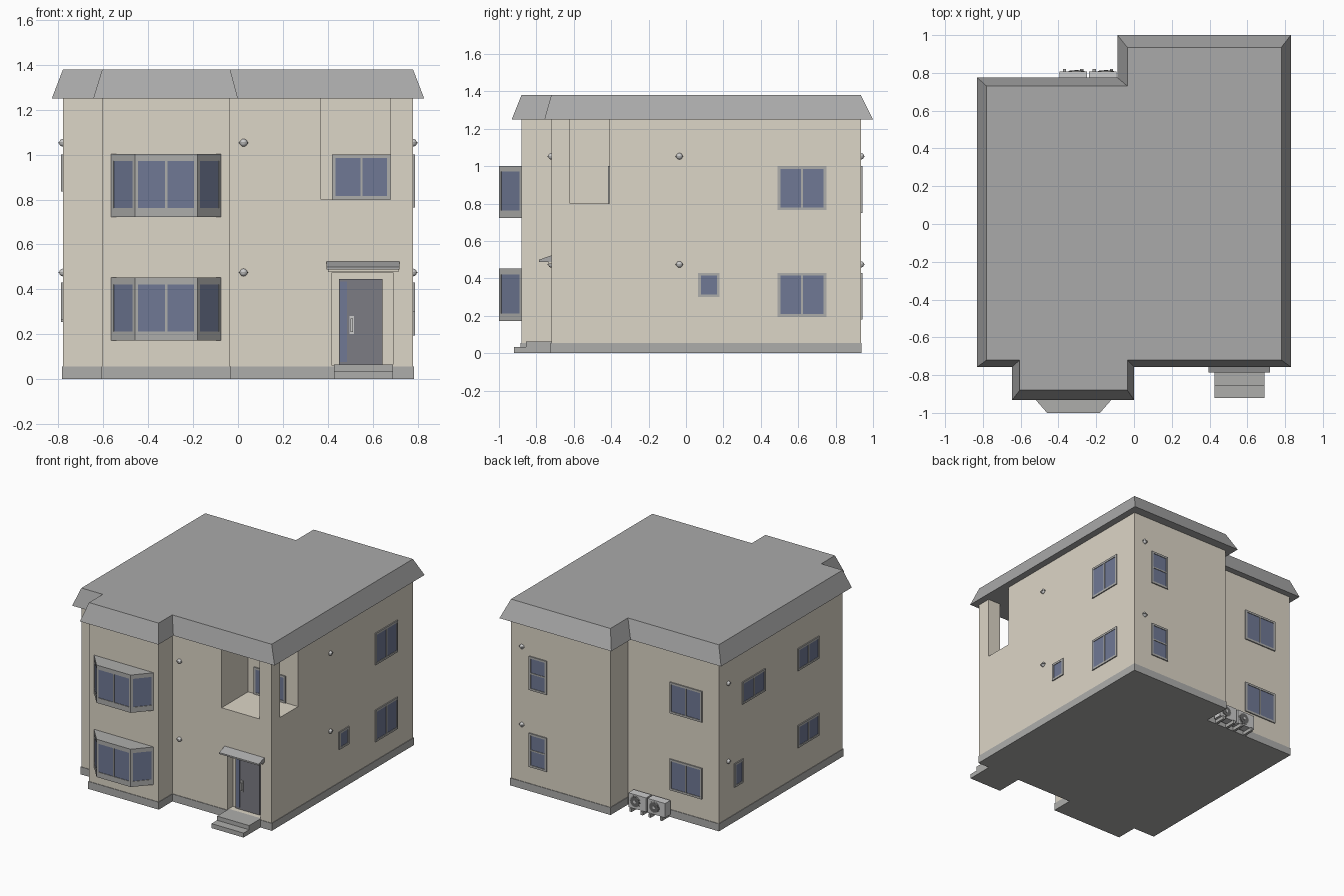
import bpy, bmesh, math
from mathutils import Matrix, Vector

if "Cube" in bpy.data.objects:
    bpy.data.objects.remove(bpy.data.objects["Cube"])


def material(name, r, g, b):
    m = bpy.data.materials.new(name)
    m.diffuse_color = (r, g, b, 1)
    m.use_nodes = True
    m.node_tree.nodes["Principled BSDF"].inputs["Base Color"].default_value = m.diffuse_color
    return m


CREAM = material("cream_render", 0.72, 0.67, 0.57)
ROOF = material("roof_grey", 0.40, 0.40, 0.40)
TRIM = material("trim_grey", 0.42, 0.42, 0.41)
GLASS = material("blue_glass", 0.16, 0.19, 0.30)
DOOR = material("door_grey", 0.20, 0.20, 0.23)
PALE = material("pale_metal", 0.65, 0.65, 0.65)
DARK = material("dark_metal", 0.14, 0.14, 0.14)


def finish(name, bm, mat, matrix=None):
    bmesh.ops.recalc_face_normals(bm, faces=bm.faces)
    me = bpy.data.meshes.new(name)
    bm.to_mesh(me)
    bm.free()
    me.materials.append(mat)
    ob = bpy.data.objects.new(name, me)
    if matrix:
        ob.matrix_world = matrix
    bpy.context.collection.objects.link(ob)
    return ob


def add_loft(bm, a, b):
    va, vb = [bm.verts.new(p) for p in a], [bm.verts.new(p) for p in b]
    bm.faces.new(va)
    bm.faces.new(vb)
    for i in range(len(va)):
        j = (i + 1) % len(va)
        bm.faces.new((va[i], va[j], vb[j], vb[i]))


def add_box(bm, lo, hi):
    ring = [(lo[0], lo[1]), (hi[0], lo[1]), (hi[0], hi[1]), (lo[0], hi[1])]
    add_loft(bm, [(*p, lo[2]) for p in ring], [(*p, hi[2]) for p in ring])


def prism(name, pts, z0, z1, mat, top=None):
    bm = bmesh.new()
    add_loft(bm, [(*p, z0) for p in pts], [(*p, z1) for p in (top or pts)])
    return finish(name, bm, mat)


def boxes(name, pairs, mat, matrix=None):
    bm = bmesh.new()
    for lo, hi in pairs:
        add_box(bm, lo, hi)
    return finish(name, bm, mat, matrix)


def facing(origin, angle):
    # local x runs along the wall, local -y points outward
    return Matrix.Translation(origin) @ Matrix.Rotation(angle, 4, 'Z')


def window(name, origin, angle, w, h, cols=1, rows=1, bar=0.015, y0=-0.008, y1=0.004):
    bars = [((0, y0, 0), (bar, y1, h)), ((w - bar, y0, 0), (w, y1, h)),
            ((bar, y0, 0), (w - bar, y1, bar)), ((bar, y0, h - bar), (w - bar, y1, h))]
    for i in range(1, cols):
        c = w * i / cols
        bars.append(((c - 0.005, y0, bar), (c + 0.005, y1, h - bar)))
    for i in range(1, rows):
        c = h * i / rows
        bars.append(((bar, y0, c - 0.005), (w - bar, y1, c + 0.005)))
    m = facing(origin, angle)
    boxes(name + "_frame", bars, TRIM, m)
    boxes(name + "_glass", [((bar, y0 + 0.004, bar), (w - bar, y1 - 0.001, h - bar))], GLASS, m)


# House footprint and the wider eave outline
plan = [(-0.78, -0.72), (-0.605, -0.72), (-0.605, -0.88), (-0.035, -0.88), (-0.035, -0.72),
        (0.78, -0.72), (0.78, 0.935), (-0.035, 0.935), (-0.035, 0.73), (-0.78, 0.73)]
eave = [(-0.83, -0.757), (-0.645, -0.757), (-0.645, -0.932), (0.0, -0.932), (0.0, -0.757),
        (0.83, -0.757), (0.83, 1.0), (-0.088, 1.0), (-0.088, 0.775), (-0.83, 0.775)]


def outset(pts, d):
    out = []
    for i, p in enumerate(pts):
        a, b, c = Vector(pts[i - 1]), Vector(p), Vector(pts[(i + 1) % len(pts)])
        e = (b - a).normalized() + (c - b).normalized()
        out.append((b.x + d * e.y, b.y - d * e.x))
    return out


# Walls with the corner balcony and the door recess cut out
walls = prism("walls", plan, 0.03, 1.25, CREAM)
balcony = [(0.37, -0.8), (0.68, -0.8), (0.68, -0.62), (0.85, -0.62), (0.85, -0.41), (0.37, -0.41)]
cut_bm = bmesh.new()
add_loft(cut_bm, [(*p, 0.80) for p in balcony], [(*p, 1.32) for p in balcony])
add_box(cut_bm, (0.42, -0.8, 0.06), (0.69, -0.66, 0.475))
cutter = finish("wall_cutter", cut_bm, CREAM)
cutter.hide_render = True
mod = walls.modifiers.new("openings", 'BOOLEAN')
mod.object = cutter
mod.operation = 'DIFFERENCE'
mod.solver = 'EXACT'
bpy.context.view_layer.objects.active = walls
bpy.ops.object.modifier_apply(modifier=mod.name)
bpy.data.objects.remove(cutter)

prism("plinth", outset(plan, 0.004), 0, 0.055, TRIM)
prism("roof", eave, 1.25, 1.38, ROOF, top=plan)

# Bay windows on both floors
bay = [(-0.565, -0.88), (-0.46, -1.0), (-0.18, -1.0), (-0.075, -0.88)]
core = [(-0.32 + (x + 0.32) * 0.88, -0.88 + (y + 0.88) * 0.88) for x, y in bay]
for floor, z in (("lower", 0.172), ("upper", 0.722)):
    prism(floor + "_bay_core", core, z + 0.01, z + 0.27, TRIM)
    prism(floor + "_bay_sill", bay, z, z + 0.025, TRIM)
    prism(floor + "_bay_top", bay, z + 0.265, z + 0.28, TRIM)
    for side, cols, (a, b) in zip(("left", "centre", "right"), (1, 2, 1), zip(bay, bay[1:])):
        d = Vector(b) - Vector(a)
        window(f"{floor}_bay_{side}", (*a, z + 0.025), math.atan2(d.y, d.x), d.length, 0.24,
               cols, y0=0, y1=0.016)

# Flat windows: name, start corner, facing angle, width, height, columns, rows
R, B, L = math.pi / 2, math.pi, -math.pi / 2
for name, origin, angle, w, h, cols, rows in (
        ("balcony_window", (0.42, -0.41, 0.80), 0, 0.26, 0.20, 2, 1),
        ("right_lower_window", (0.78, 0.49, 0.195), R, 0.26, 0.235, 2, 1),
        ("right_upper_window", (0.78, 0.49, 0.765), R, 0.26, 0.235, 2, 1),
        ("right_small_window", (0.78, 0.065, 0.30), R, 0.115, 0.13, 1, 1),
        ("back_wide_lower_window", (-0.38, 0.73, 0.20), B, 0.265, 0.23, 2, 1),
        ("back_wide_upper_window", (-0.38, 0.73, 0.77), B, 0.265, 0.23, 2, 1),
        ("back_sash_lower_window", (0.63, 0.935, 0.18), B, 0.145, 0.25, 1, 2),
        ("back_sash_upper_window", (0.63, 0.935, 0.75), B, 0.145, 0.25, 1, 2),
        ("left_rear_upper_window", (-0.78, 0.46, 0.835), L, 0.27, 0.165, 2, 1),
        ("left_front_upper_window", (-0.78, -0.19, 0.835), L, 0.25, 0.165, 2, 1),
        ("left_front_lower_window", (-0.78, -0.19, 0.265), L, 0.25, 0.165, 2, 1),
        ("left_small_window", (-0.78, 0.55, 0.255), L, 0.10, 0.175, 1, 1)):
    window(name, origin, angle, w, h, cols, rows)

# Front door, glass strip, handle, canopy and steps
boxes("front_door", [((0.45, -0.672, 0.06), (0.645, -0.655, 0.445))], DOOR)
boxes("door_glass_strip", [((0.455, -0.675, 0.075), (0.485, -0.66, 0.435))], GLASS)
boxes("door_handle", [((0.497, -0.678, 0.20), (0.517, -0.67, 0.28)),
                      ((0.502, -0.69, 0.21), (0.512, -0.67, 0.22)),
                      ((0.502, -0.69, 0.26), (0.512, -0.67, 0.27)),
                      ((0.502, -0.692, 0.21), (0.512, -0.685, 0.27))], PALE)
wedge = [(-0.715, 0.525), (-0.785, 0.500), (-0.785, 0.489), (-0.715, 0.489)]
bm = bmesh.new()
add_loft(bm, [(0.395, *p) for p in wedge], [(0.72, *p) for p in wedge])
finish("door_canopy", bm, ROOF)
boxes("canopy_support", [((0.40, -0.735, 0.477), (0.715, -0.715, 0.489))], CREAM)
boxes("door_steps", [((0.427, -0.92, 0), (0.69, -0.855, 0.033)),
                     ((0.427, -0.855, 0), (0.69, -0.715, 0.064))], TRIM)

# Round wall lamps, a pair on each side
for side, origin, angle in (("front", (0.025, -0.72), 0), ("right", (0.78, -0.035), R),
                            ("back", (0.69, 0.935), B), ("left", (-0.78, 0.62), L)):
    for floor, z in (("lower", 0.475), ("upper", 1.053)):
        m = facing((*origin, z), angle)
        bm = bmesh.new()
        bmesh.ops.create_uvsphere(bm, u_segments=16, v_segments=10, radius=0.017)
        lamp = finish(f"{side}_{floor}_lamp", bm, PALE, m)
        lamp.data.shade_smooth()
        bm = bmesh.new()
        bmesh.ops.create_cone(bm, cap_ends=True, segments=16, radius1=0.02, radius2=0.02, depth=0.005)
        finish(f"{side}_{floor}_lamp_band", bm, TRIM, m)

# Two outdoor air-conditioning units behind the house
for side, x in (("left", -0.395), ("right", -0.238)):
    boxes(side + "_cooler_body", [((x, 0.745, 0.025), (x + 0.145, 0.808, 0.13))], PALE)
    boxes(side + "_cooler_feet", [((x + d, 0.735, 0), (x + d + 0.018, 0.82, 0.026))
                                  for d in (0.018, 0.11)], TRIM)
    for part, r, y, mat in (("ring", 0.043, 0.810, TRIM), ("fan", 0.037, 0.812, DARK),
                            ("hub", 0.011, 0.815, PALE)):
        bm = bmesh.new()
        bmesh.ops.create_cone(bm, cap_ends=True, segments=20, radius1=r, radius2=r, depth=0.006,
                              matrix=Matrix.Translation((x + 0.09, y - 0.003, 0.078))
                              @ Matrix.Rotation(R, 4, 'X'))
        finish(f"{side}_cooler_{part}", bm, mat)
